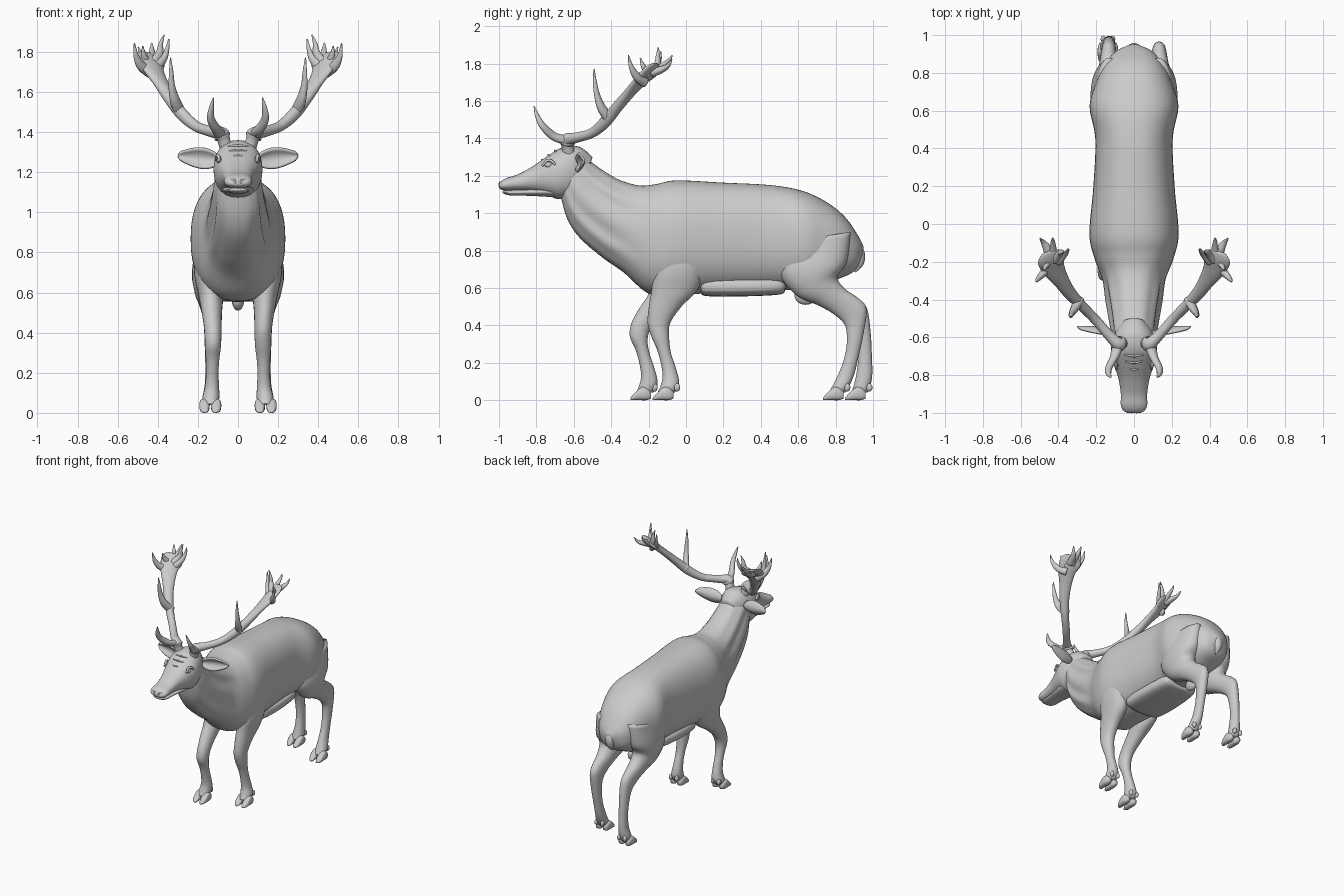
import bpy, bmesh, math
from mathutils import Vector


def spline(rows, steps):
    """Smooth (Catmull-Rom) resampling of rows of numbers."""
    out, last = [], len(rows) - 1
    for i in range(last):
        p0, p1, p2, p3 = (rows[max(0, min(last, i + k))] for k in (-1, 0, 1, 2))
        for s in range(steps):
            t = s / steps
            out.append([0.5 * (2 * b + (c - a) * t + (2 * a - 5 * b + 4 * c - d) * t * t
                               + (3 * b - a - 3 * c + d) * t ** 3)
                        for a, b, c, d in zip(p0, p1, p2, p3)])
    return out + [list(rows[-1])]


def finish(name, bm, mirror=False):
    bmesh.ops.recalc_face_normals(bm, faces=bm.faces)
    me = bpy.data.meshes.new(name)
    bm.to_mesh(me)
    bm.free()
    me.shade_smooth()
    ob = bpy.data.objects.new(name, me)
    bpy.context.collection.objects.link(ob)
    if mirror:
        ob.modifiers.new("Mirror", "MIRROR")
    return ob


def skin(name, rings, mirror=False):
    """Bridge equal rings of points and cap both ends."""
    bm = bmesh.new()
    vs = [[bm.verts.new(p) for p in r] for r in rings]
    n = len(vs[0])
    for r0, r1 in zip(vs, vs[1:]):
        for i in range(n):
            j = (i + 1) % n
            bm.faces.new((r0[i], r0[j], r1[j], r1[i]))
    bm.faces.new(vs[0])
    bm.faces.new(vs[-1])
    return finish(name, bm, mirror)


def loft(name, rows, n=32, power=2.0, steps=5, mirror=False):
    """Rows: side-view edge point 1 (y, z), edge point 2 (y, z), half width, x, ripple."""
    rows = [tuple(r) + (0,) * (7 - len(r)) for r in rows]
    rings = []
    for y1, z1, y2, z2, w, x, rip in spline(rows, steps):
        c = Vector((x, (y1 + y2) / 2, (z1 + z2) / 2))
        up = Vector((0, (y1 - y2) / 2, (z1 - z2) / 2))
        ring = []
        for i in range(n):
            a = 2 * math.pi * i / n
            ca, sa = math.cos(a), math.sin(a)
            k = 1 + rip * math.cos(10 * a) * abs(ca)
            u = math.copysign(abs(ca) ** (2 / power), ca) * k
            v = math.copysign(abs(sa) ** (2 / power), sa)
            ring.append(c + Vector((u * w, 0, 0)) + up * v)
        rings.append(ring)
    return skin(name, rings, mirror)


def tube(name, rows, ref=(1, 0, 0), n=14, steps=6, mirror=True):
    """Rows: x, y, z, radius along ref, other radius."""
    rows = spline(rows, steps)
    pts = [Vector(r[:3]) for r in rows]
    rings = []
    for i, r in enumerate(rows):
        t = (pts[min(i + 1, len(pts) - 1)] - pts[max(i - 1, 0)]).normalized()
        s = Vector(ref)
        s = (s - t * s.dot(t)).normalized()
        u = t.cross(s)
        rings.append([pts[i] + s * (max(r[3], .002) * math.cos(2 * math.pi * k / n))
                      + u * (max(r[4], .002) * math.sin(2 * math.pi * k / n)) for k in range(n)])
    return skin(name, rings, mirror)


def ball(name, loc, size, mirror=False):
    bm = bmesh.new()
    bmesh.ops.create_uvsphere(bm, u_segments=20, v_segments=12, radius=1)
    for v in bm.verts:
        v.co = Vector((v.co.x * size[0], v.co.y * size[1], v.co.z * size[2])) + Vector(loc)
    return finish(name, bm, mirror)


# Torso and neck in one skin, rump to throat
loft("body", [
    (.95, .82, .94, .76, .03), (.92, .88, .90, .69, .10), (.85, .98, .82, .65, .16),
    (.75, 1.06, .72, .61, .205), (.62, 1.12, .62, .59, .235), (.45, 1.15, .45, .59, .205),
    (.20, 1.163, .20, .58, .215), (-.05, 1.175, -.05, .56, .236), (-.16, 1.155, -.20, .57, .21),
    (-.25, 1.148, -.33, .68, .165, 0, .02), (-.36, 1.18, -.45, .765, .143, 0, .06),
    (-.46, 1.24, -.57, .87, .125, 0, .06), (-.54, 1.30, -.635, .97, .115, 0, .04),
    (-.60, 1.34, -.67, 1.09, .10)], n=64, power=2.35, steps=6)

# Belly flap, scrotum and tail
loft("belly", [(.08, .64, .09, .59, .10), (.10, .66, .10, .558, .15), (.3, .66, .3, .555, .16),
               (.5, .66, .5, .565, .14), (.54, .64, .53, .59, .09)], power=3)
ball("scrotum", (0, .64, .56), (.03, .06, .05))
tube("tail", [(0, .90, .84, .03, .02), (0, .93, .79, .035, .025), (0, .93, .735, .028, .022),
              (0, .905, .685, .004, .004)], mirror=False)

# Head, jaw and face
loft("head", [
    (-.50, 1.30, -.55, 1.14, .06), (-.57, 1.355, -.60, 1.09, .105), (-.66, 1.352, -.68, 1.075, .122),
    (-.74, 1.305, -.74, 1.095, .108), (-.82, 1.25, -.82, 1.115, .082), (-.90, 1.207, -.90, 1.12, .070),
    (-.96, 1.188, -.955, 1.12, .070), (-.99, 1.17, -.985, 1.125, .057), (-1.0, 1.155, -1.0, 1.135, .035)],
    power=2.3)
loft("jaw", [(-.66, 1.15, -.66, 1.08, .08), (-.75, 1.14, -.75, 1.088, .075), (-.85, 1.13, -.85, 1.093, .06),
             (-.93, 1.125, -.93, 1.094, .055), (-.97, 1.122, -.965, 1.10, .045),
             (-.98, 1.118, -.98, 1.108, .02)])
ball("eyes", (.090, -.735, 1.258), (.018, .022, .016), True)
tube("eyelids", [(.094, -.768, 1.252, .006, .006), (.097, -.745, 1.280, .009, .008),
                 (.104, -.72, 1.279, .009, .008), (.108, -.698, 1.258, .006, .006)], n=8)
tube("nostrils", [(.030 + .016 * math.cos(a), -.990 + .008 * math.cos(a), 1.152 + .013 * math.sin(a),
                   .005, .005) for a in (k * math.pi / 4 for k in range(-2, 6))], ref=(0, 1, 0), n=8, steps=3)
for k, (y, z) in enumerate([(-.70, 1.334), (-.735, 1.311), (-.77, 1.284)]):
    w = .05 - .006 * k
    tube("forehead_wrinkle", [(-w, y + .01, z - .006, .005, .005), (0, y, z, .006, .006),
                              (w, y + .01, z - .006, .005, .005)], ref=(0, 0, 1), n=8, mirror=False)

# Cupped leaf-shaped ears
bm = bmesh.new()
grid = []
for i in range(15):
    t = i / 14
    half = .012 + .042 * math.sin(math.pi * min(1, t ** .85)) ** .8 * (1 - .25 * t)
    if i == 14:
        half = .002
    grid.append([bm.verts.new((.095 + .205 * t,
                               -.545 - .03 * (1 - t) ** 3 - .6 * half * (v / 4) ** 2,
                               1.262 + .02 * t + half * v / 4)) for v in range(-4, 5)])
for r0, r1 in zip(grid, grid[1:]):
    for a, b, c, d in zip(r0, r0[1:], r1[1:], r1):
        bm.faces.new((a, b, c, d))
ears = finish("ears", bm, True)
sol = ears.modifiers.new("Thickness", "SOLIDIFY")
sol.thickness, sol.offset = .012, 0

# Antlers: burr, beam, palm and tines
tube("antler_beams", [
    (.055, -.625, 1.31, .034, .034), (.072, -.635, 1.365, .032, .032), (.078, -.635, 1.38, .042, .042),
    (.09, -.63, 1.395, .034, .034), (.14, -.58, 1.405, .027, .027), (.21, -.50, 1.43, .026, .026),
    (.28, -.43, 1.49, .028, .032), (.34, -.365, 1.57, .034, .028), (.385, -.30, 1.645, .043, .024),
    (.425, -.235, 1.715, .062, .022), (.437, -.185, 1.76, .078, .020), (.442, -.155, 1.785, .06, .012),
    (.443, -.145, 1.792, .03, .006)], ref=(.72, -.68, -.1), n=20)
tines = {
    "brow_tines": [(.085, -.64, 1.39, .03), (.105, -.705, 1.41, .026), (.135, -.765, 1.465, .021),
                   (.133, -.795, 1.52, .014), (.122, -.812, 1.572, .003)],
    "middle_tines": [(.29, -.405, 1.50, .032), (.315, -.45, 1.56, .027), (.33, -.475, 1.63, .018),
                     (.333, -.487, 1.70, .012), (.337, -.492, 1.772, .003)],
    "outer_tines": [(.44, -.22, 1.70, .03), (.482, -.262, 1.73, .025), (.508, -.292, 1.78, .015),
                    (.517, -.308, 1.845, .003)],
    "outer_small_tines": [(.45, -.20, 1.74, .024), (.47, -.228, 1.785, .015), (.475, -.245, 1.83, .003)],
    "rear_tines": [(.44, -.18, 1.75, .03), (.462, -.125, 1.77, .022), (.482, -.095, 1.79, .013),
                   (.498, -.075, 1.825, .003)],
    "rear_inner_tines": [(.43, -.18, 1.75, .028), (.428, -.125, 1.79, .018), (.43, -.09, 1.82, .011),
                         (.43, -.073, 1.845, .003)],
    "inner_tines": [(.42, -.19, 1.745, .03), (.392, -.155, 1.79, .022), (.385, -.15, 1.84, .013),
                    (.368, -.148, 1.886, .003)],
    "inner_small_tines": [(.40, -.20, 1.73, .026), (.368, -.165, 1.77, .018), (.352, -.14, 1.82, .011),
                          (.345, -.135, 1.865, .003)],
}
for name, rows in tines.items():
    tube(name, [r + (r[3] * .8,) for r in rows], ref=(.72, -.68, -.1), n=12)

# Legs: side-view front edge, back edge, half width, x
FRONT = [(-.13, .88, .10, .88, .06, .15), (-.17, .70, .10, .72, .075, .145), (-.185, .58, .06, .59, .062, .135),
         (-.20, .49, -.025, .50, .05, .13), (-.205, .41, -.085, .41, .043, .125), (-.185, .34, -.09, .33, .04, .125),
         (-.155, .27, -.08, .25, .033, .127), (-.135, .20, -.06, .19, .031, .128),
         (-.125, .13, -.04, .12, .036, .13), (-.135, .08, -.038, .08, .042, .135), (-.15, .045, -.06, .04, .04, .137)]
HIND = [(.52, .84, .88, .90, .07, .13), (.50, .68, .86, .74, .09, .14), (.59, .56, .81, .66, .078, .14),
        (.70, .51, .85, .595, .06, .137), (.79, .46, .915, .55, .046, .135), (.85, .40, .965, .49, .038, .133),
        (.86, .31, .95, .36, .033, .133), (.845, .22, .922, .23, .03, .133), (.815, .14, .90, .14, .033, .133),
        (.785, .08, .875, .08, .04, .137), (.765, .045, .85, .04, .04, .139)]


def leg(name, rows, side, stride, z0, span, toe_y):
    def sh(z):
        return stride * max(0, min(1, (z0 - z) / span))
    loft(name, [(y1 + sh(z1), z1, y2 + sh(z2), z2, w, side * x) for y1, z1, y2, z2, w, x in rows],
         n=24, power=2.1)
    # Cloven hoof and dewclaws
    for s in (-1, 1):
        x = side * .138 + s * .029
        y = toe_y
        loft(name + "_hoof", [(y, .012, y, 0, .010, x - s * .004), (y + .02, .035, y + .015, 0, .021, x),
                              (y + .06, .07, y + .05, 0, .026, x), (y + .09, .065, y + .085, 0, .024, x),
                              (y + .11, .045, y + .11, .008, .015, x)], n=16, power=2.6, steps=4)
        ball(name + "_dewclaw", (x - s * .004, y + .13, .068), (.014, .017, .022))


leg("front_leg_right", FRONT, 1, 0, .6, .25, -.178)
leg("front_leg_left", FRONT, -1, -.115, .6, .25, -.298)
leg("hind_leg_right", HIND, 1, 0, .5, .45, .732)
leg("hind_leg_left", HIND, -1, .12, .5, .45, .85)
